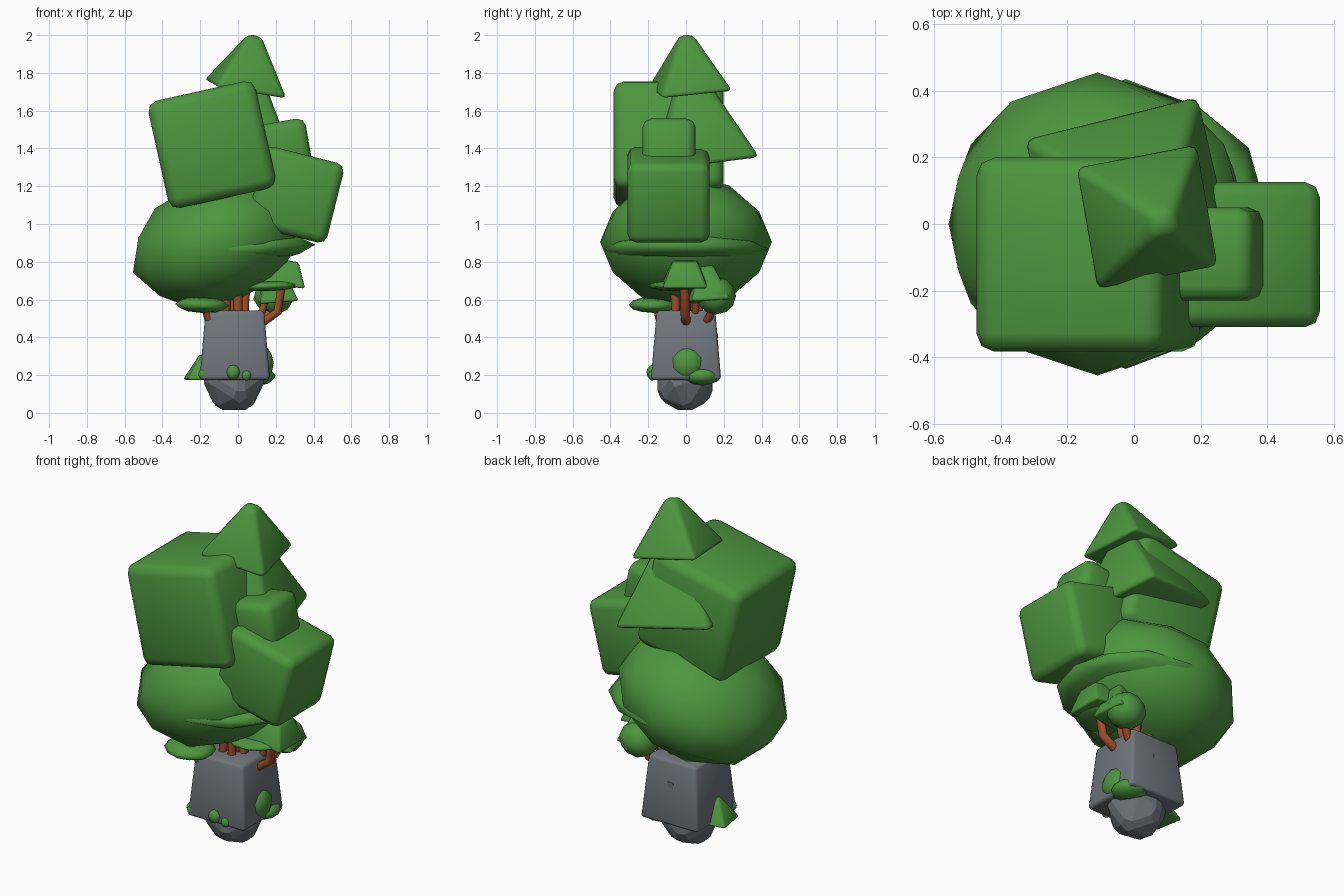
import bpy, bmesh, math
from mathutils import Matrix

if "Cube" in bpy.data.objects:
    bpy.data.objects.remove(bpy.data.objects["Cube"])

R = math.radians


def material(name, rgb):
    m = bpy.data.materials.new(name)
    m.diffuse_color = (*rgb, 1)
    m.use_nodes = True
    m.node_tree.nodes["Principled BSDF"].inputs["Base Color"].default_value = m.diffuse_color
    return m


GREEN = material("leaf green", (0.074, 0.305, 0.049))
GREY = material("stone grey", (0.16, 0.18, 0.205))
BROWN = material("bark brown", (0.36, 0.08, 0.025))


def finish(name, bm, mat, loc, rot=(0, 0, 0), smooth=True):
    """Turn about z first, then lean about y and x, then place."""
    m = Matrix.Translation(loc)
    for angle, axis in zip(rot, "XYZ"):
        m = m @ Matrix.Rotation(R(angle), 4, axis)
    bm.transform(m)
    bmesh.ops.recalc_face_normals(bm, faces=bm.faces[:])
    for f in bm.faces:
        f.smooth = smooth
    me = bpy.data.meshes.new(name)
    bm.to_mesh(me)
    bm.free()
    me.materials.append(mat)
    ob = bpy.data.objects.new(name, me)
    bpy.context.collection.objects.link(ob)
    return ob


def bevel(bm, width, segments=2):
    if width:
        bmesh.ops.bevel(bm, geom=bm.edges[:], offset=width, segments=segments,
                        profile=0.5, affect='EDGES')


def box(name, size, loc, tilt, width):
    bm = bmesh.new()
    bmesh.ops.create_cube(bm, size=size)
    bevel(bm, width)
    return finish(name, bm, GREEN, loc, (0, tilt, 0))


def blob(name, radii, loc, rot=(0, 0, 0), mat=GREEN, smooth=True, detail=2, width=0):
    bm = bmesh.new()
    bmesh.ops.create_icosphere(bm, subdivisions=detail, radius=1)
    # stand the icosphere on an edge so its axes are symmetric
    bm.transform(Matrix.Diagonal((*radii, 1)) @ Matrix.Rotation(R(-31.717), 4, 'Y'))
    bevel(bm, width, 1)
    return finish(name, bm, mat, loc, rot, smooth)


def pyramid(name, base, top, height, loc, rot=(0, 0, 0), width=0.02, mat=GREEN, smooth=True):
    """Square frustum; base and top are half widths, loc is the base centre."""
    bm = bmesh.new()
    bmesh.ops.create_cone(bm, cap_ends=True, segments=4, radius1=base * 2 ** 0.5,
                          radius2=top * 2 ** 0.5, depth=height)
    bm.transform(Matrix.Translation((0, 0, height / 2)) @ Matrix.Rotation(R(45), 4, 'Z'))
    bevel(bm, width)
    return finish(name, bm, mat, loc, rot, smooth)


def branch(name, points, radius):
    cu = bpy.data.curves.new(name, 'CURVE')
    cu.dimensions = '3D'
    cu.bevel_depth = radius
    cu.bevel_resolution = 1
    cu.use_fill_caps = True
    sp = cu.splines.new('POLY')
    sp.points.add(len(points) - 1)
    for p, co in zip(sp.points, points):
        p.co = (*co, 1)
    sp.use_smooth = True
    cu.materials.append(BROWN)
    ob = bpy.data.objects.new(name, cu)
    bpy.context.collection.objects.link(ob)


# Main crown
blob("crown_ball", (0.475, 0.455, 0.328), (-0.11, 0, 0.905), (0, -20, 0))
blob("crown_disc", (0.435, 0.435, 0.086), (-0.025, 0, 0.868), (0, -3, 0))
box("crown_block_large", 0.582, (-0.138, -0.092, 1.42), -12.5, 0.055)
box("crown_block_medium", 0.435, (0.305, -0.092, 1.155), 14, 0.045)
box("crown_block_small", 0.28, (0.238, -0.09, 1.403), -10, 0.045)
pyramid("crown_pyramid_lower", 0.28, 0.06, 0.45, (-0.01, 0.058, 1.355), (5, 9.5, 13), 0.03)
pyramid("crown_pyramid_top", 0.195, 0.035, 0.29, (0.038, 0.022, 1.713), (4, 10, 10), 0.025)

# Small leaf clumps under the crown
blob("low_leaf_disc_left", (0.142, 0.13, 0.043), (-0.19, -0.172, 0.572), (0, 2, 0))
blob("low_leaf_disc_right", (0.165, 0.15, 0.028), (0.165, -0.05, 0.672), (0, -2, 10))
blob("low_leaf_ball", (0.11, 0.105, 0.1), (0.19, 0.16, 0.62), (0, -10, 0))
pyramid("low_leaf_pyramid_right", 0.12, 0.065, 0.135, (0.237, -0.005, 0.674), (0, 8, 0), 0.015)
pyramid("low_leaf_pyramid_back", 0.105, 0.035, 0.19, (0.205, 0.12, 0.59), (4, -4, 8), 0.015)

# Trunk and branches
branch("trunk", [(-0.02, 0, 0.45), (-0.02, 0, 0.62), (-0.03, 0, 0.85)], 0.045)
for i, (x, y) in enumerate([(-0.07, -0.05), (0.0, -0.06), (0.04, 0.0), (-0.06, 0.06), (0.04, 0.07)]):
    branch(f"stem_{i}", [(x, y, 0.48), (x * 0.9, y * 0.9, 0.58), (x * 1.4, y * 1.4, 0.76)], 0.025)
branch("branch_right", [(0.1, 0, 0.475), (0.14, 0, 0.485), (0.21, -0.005, 0.535), (0.235, -0.01, 0.7)], 0.025)
branch("branch_left", [(-0.12, -0.12, 0.46), (-0.16, -0.145, 0.5), (-0.18, -0.16, 0.58)], 0.02)
branch("branch_back", [(0.1, 0.09, 0.47), (0.155, 0.125, 0.51), (0.19, 0.15, 0.6)], 0.022)
branch("branch_middle", [(0.08, 0.04, 0.48), (0.13, 0.05, 0.54), (0.16, 0.06, 0.7)], 0.02)

# Stone base
pyramid("stone_block", 0.186, 0.155, 0.367, (-0.017, 0, 0.175), (0, 0, 0), 0.018, GREY)
blob("stone_foot", (0.185, 0.18, 0.204), (-0.022, -0.005, 0.178), (0, 0, 15), GREY, False, 1, 0.025)
pyramid("stone_spike", 0.008, 0.02, 0.13, (-0.015, 0.156, 0.29), (3, 0, 0), 0, GREY, False)

# Moss around the stone
pyramid("moss_pyramid_left", 0.095, 0.018, 0.135, (-0.185, -0.02, 0.175), (0, 0, 10), 0.015)
blob("moss_mound_right", (0.06, 0.092, 0.09), (0.13, 0.005, 0.262))
blob("moss_mound_low", (0.1, 0.1, 0.05), (0.1, 0.085, 0.195))
for i, (x, y, z, r) in enumerate([(-0.025, -0.18, 0.215, 0.036), (0.045, -0.18, 0.198, 0.025),
                                  (-0.185, -0.165, 0.205, 0.026), (0.12, 0.16, 0.205, 0.028)]):
    blob(f"moss_tuft_{i}", (r, r * 0.8, r * 1.1), (x, y, z))
